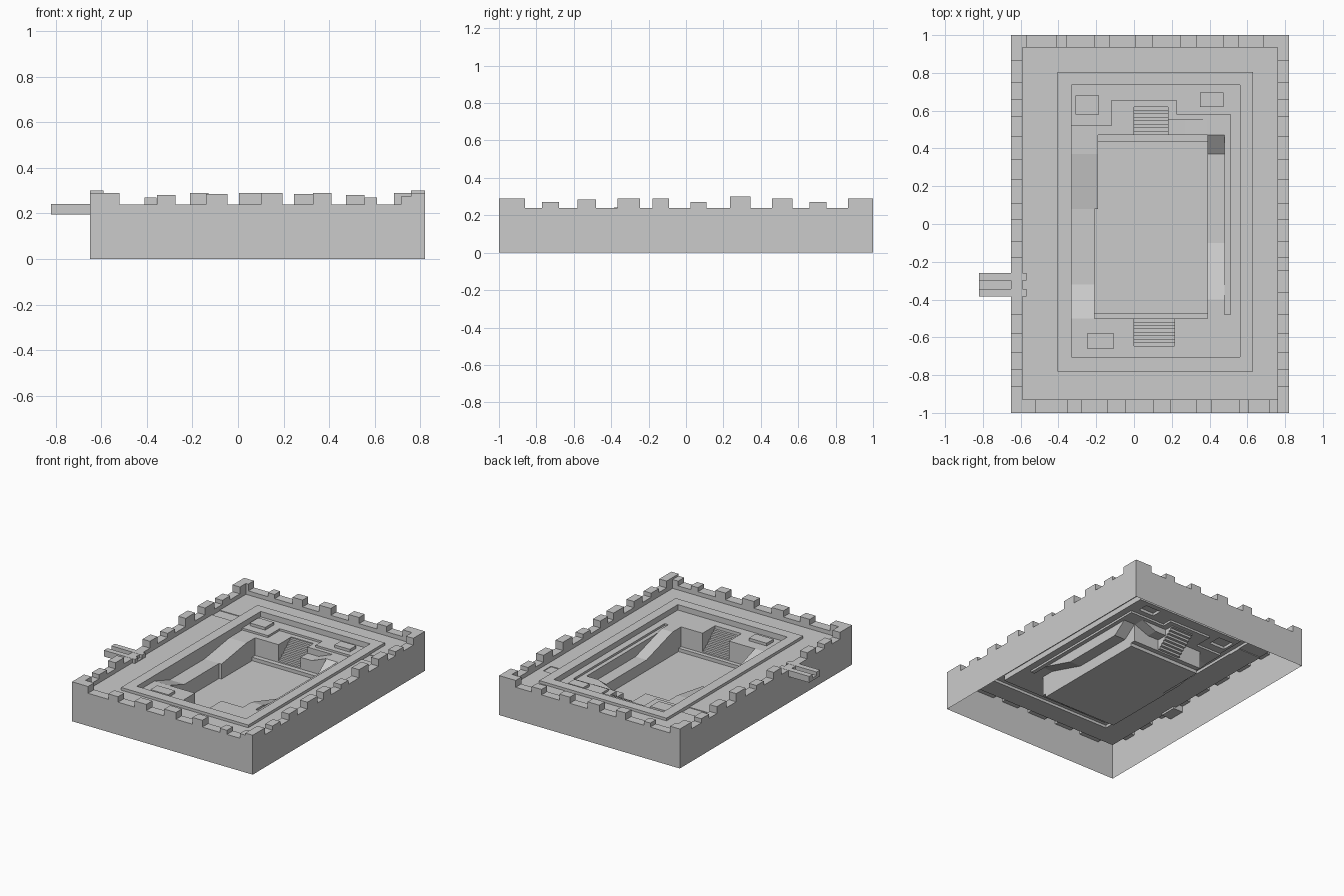
import bpy, bmesh, math

patches = []   # painted in order: x0, x1, y0, y1, height at low end, height at high end, slope axis


def paint(x0, x1, y0, y1, z, z_end=None, axis='y'):
    patches.append((x0, x1, y0, y1, z, z if z_end is None else z_end, axis))


def build_sheet(name):
    """Turn the painted rectangles into one hollow stepped sheet, open below."""
    xs = sorted({round(v, 4) for p in patches for v in p[:2]})
    ys = sorted({round(v, 4) for p in patches for v in p[2:4]})
    nx, ny = len(xs) - 1, len(ys) - 1

    def corners(i, j):
        # heights at (x0,y0) (x1,y0) (x1,y1) (x0,y1); zero outside the castle
        if not (0 <= i < nx and 0 <= j < ny):
            return (0, 0, 0, 0)
        cx, cy = (xs[i] + xs[i + 1]) / 2, (ys[j] + ys[j + 1]) / 2
        p = next(p for p in reversed(patches)
                 if p[0] < cx < p[1] and p[2] < cy < p[3])

        def h(x, y):
            t = (y - p[2]) / (p[3] - p[2]) if p[6] == 'y' else (x - p[0]) / (p[1] - p[0])
            return round(p[4] + t * (p[5] - p[4]), 5)
        return (h(xs[i], ys[j]), h(xs[i + 1], ys[j]),
                h(xs[i + 1], ys[j + 1]), h(xs[i], ys[j + 1]))

    bm = bmesh.new()

    def face(points):
        pts = list(dict.fromkeys(points))
        if len(pts) > 2:
            bm.faces.new([bm.verts.new(p) for p in pts])

    for i in range(-1, nx):
        for j in range(-1, ny):
            c = corners(i, j)
            if i >= 0 and j >= 0:
                q = ((xs[i], ys[j]), (xs[i + 1], ys[j]),
                     (xs[i + 1], ys[j + 1]), (xs[i], ys[j + 1]))
                face([(*a, z) for a, z in zip(q, c)])
            if j >= 0:      # upright between this cell and the next along x
                d, x = corners(i + 1, j), xs[i + 1]
                if (c[1], c[2]) != (d[0], d[3]):
                    face([(x, ys[j], c[1]), (x, ys[j], d[0]),
                          (x, ys[j + 1], d[3]), (x, ys[j + 1], c[2])])
            if i >= 0:      # upright between this cell and the next along y
                d, y = corners(i, j + 1), ys[j + 1]
                if (c[3], c[2]) != (d[0], d[1]):
                    face([(xs[i + 1], y, c[2]), (xs[i + 1], y, d[1]),
                          (xs[i], y, d[0]), (xs[i], y, c[3])])
    bmesh.ops.remove_doubles(bm, verts=bm.verts, dist=1e-5)
    bmesh.ops.dissolve_limit(bm, angle_limit=math.radians(0.5),
                             verts=bm.verts, edges=bm.edges)
    me = bpy.data.meshes.new(name)
    bm.to_mesh(me)
    bm.free()
    ob = bpy.data.objects.new(name, me)
    bpy.context.collection.objects.link(ob)


def box(name, x0, x1, y0, y1, z0, z1):
    bpy.ops.mesh.primitive_cube_add(size=1, location=((x0 + x1) / 2, (y0 + y1) / 2, (z0 + z1) / 2))
    ob = bpy.context.object
    ob.name = name
    ob.scale = (x1 - x0, y1 - y0, z1 - z0)


# outer wall, walkway, drain channels
L, R = -0.65, 0.82
paint(L, R, -1, 1, 0.24)
paint(-0.59, 0.76, -0.93, 0.935, 0.21)
paint(-0.59, -0.405, 0.54, 0.63, 0.205)
paint(0.63, 0.72, 0.54, 0.63, 0.205)

# kerb and sunken terrace
paint(-0.405, 0.63, -0.78, 0.805, 0.23)
paint(-0.33, 0.56, -0.705, 0.735, 0.19)

# lower shelf around the court
paint(-0.33, -0.12, 0.47, 0.52, 0.175)
paint(-0.12, 0.225, 0.47, 0.655, 0.175)
paint(0.225, 0.51, 0.37, 0.58, 0.175)
paint(0.48, 0.51, -0.48, 0.37, 0.175)

# raised slabs on the terrace
paint(-0.31, -0.185, 0.58, 0.68, 0.21)
paint(0.35, 0.475, 0.62, 0.695, 0.21)
paint(-0.25, -0.105, -0.66, -0.58, 0.21)

# left bank: slope down, flat, slope up
paint(-0.33, -0.19, -0.5, -0.32, 0.19, 0.13)
paint(-0.33, -0.19, -0.32, 0.08, 0.13)
paint(-0.33, -0.19, 0.08, 0.37, 0.13, 0.175)
paint(-0.33, -0.19, 0.37, 0.47, 0.175)

# right bank: the same, reaching round the back corner
paint(0.39, 0.48, -0.4, -0.1, 0.19, 0.1)
paint(0.39, 0.48, -0.1, 0.37, 0.1)
paint(0.39, 0.48, 0.37, 0.47, 0.1, 0.175)
paint(0.18, 0.27, 0.47, 0.55, 0.13)
paint(0.27, 0.385, 0.47, 0.55, 0.13, 0.175, 'x')

# court floor with low benches at both ends
paint(-0.21, 0.39, -0.5, 0.08, 0.02)
paint(-0.19, 0.39, 0.08, 0.47, 0.02)
paint(-0.19, 0.39, 0.435, 0.47, 0.045)
paint(-0.21, 0.39, -0.5, -0.47, 0.045)

# stairs at the back and the front
STEPS = 8
for k in range(STEPS):
    z = 0.055 + k * 0.016
    paint(0, 0.18, 0.47 + k * 0.15 / STEPS, 0.47 + (k + 1) * 0.15 / STEPS, z)
    paint(0, 0.215, -0.5 - (k + 1) * 0.145 / STEPS, -0.5 - k * 0.145 / STEPS, z)

# merlons: start, end, top
FRONT = [(L, -0.52, 0.29), (-0.355, -0.275, 0.28), (-0.14, -0.045, 0.285), (0.1, 0.195, 0.29),
         (0.33, 0.41, 0.29), (0.555, 0.61, 0.27), (0.715, R, 0.275)]
BACK = [(L, -0.57, 0.29), (-0.41, -0.357, 0.27), (-0.21, -0.13, 0.29), (0.005, 0.1, 0.29),
        (0.245, 0.33, 0.285), (0.475, 0.555, 0.28), (0.685, R, 0.29)]
SIDE = [(-1, -0.86, 0.29), (-0.77, -0.68, 0.27), (-0.58, -0.48, 0.285), (-0.365, -0.245, 0.29),
        (-0.18, -0.09, 0.29), (0.025, 0.11, 0.27), (0.235, 0.345, 0.3), (0.46, 0.57, 0.29),
        (0.66, 0.75, 0.27), (0.865, 1, 0.29)]
for a, b, z in FRONT:
    paint(a, b, -1, -0.93, z)
for a, b, z in BACK:
    paint(a, b, 0.935, 1, z)
for a, b, z in SIDE:
    paint(0.76, R, a, b, z)
    if not -0.4 < a < -0.3:         # the spout passes through here
        paint(L, -0.59, a, b, z)

build_sheet("castle_court")

# water spout: trough between two rails
box("spout_floor", -0.82, -0.57, -0.385, -0.26, 0.195, 0.215)
for y in (-0.385, -0.3):
    box("spout_rail", -0.82, -0.57, y, y + 0.04, 0.197, 0.241)
